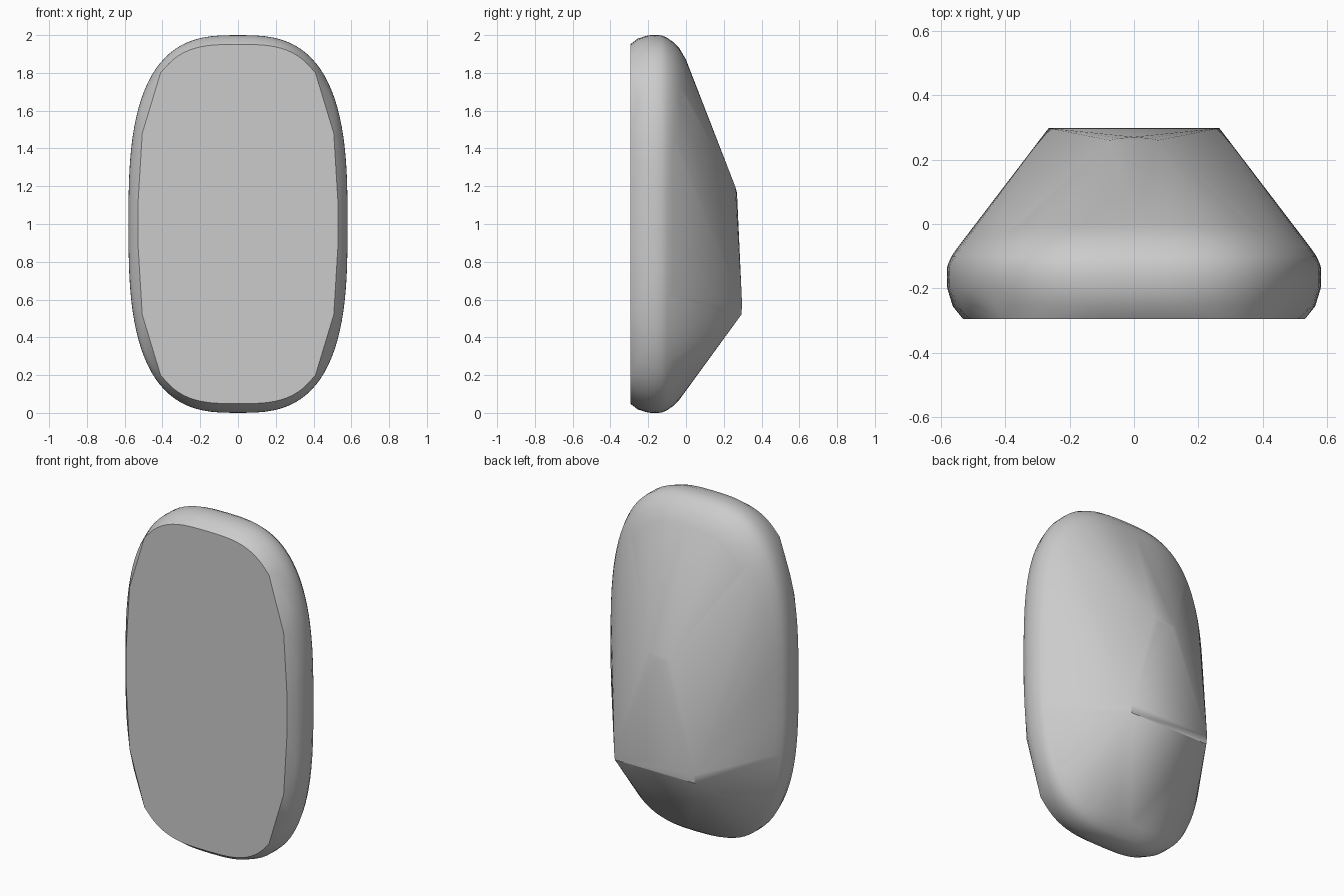
import bpy
import bmesh
from math import cos, sin, pi, radians

if "Cube" in bpy.data.objects:
    bpy.data.objects.remove(bpy.data.objects["Cube"], do_unlink=True)

HALF_W, HALF_H, STEPS = 0.58, 1.0, 96


def rounded_outline(inset, power):
    """Points (x, z) of a superellipse shrunk by inset."""
    a, b = HALF_W - inset, HALF_H - inset
    points = []
    for i in range(STEPS):
        c, s = cos(2 * pi * i / STEPS), sin(2 * pi * i / STEPS)
        x = a * abs(c) ** (2 / power) * (1 if c > 0 else -1)
        z = b * abs(s) ** (2 / power) * (1 if s > 0 else -1)
        points.append((x, z + 1))
    return points


bm = bmesh.new()

# Flat front: curved ends, straight cut corners, gently bowed sides
for x, z in rounded_outline(0.049, 3.2):
    if abs(x) < 0.415:
        bm.verts.new((x, -0.295, z))
for side in (-1, 1):
    for x, z in ((0.41, 0.8), (0.507, 0.48), (0.53, 0.1)):
        for end in (-1, 1):
            bm.verts.new((side * x, -0.295, 1 + end * z))

# Rounded rim: depth and inset of each ring
for y, inset in ((-0.255, 0.018), (-0.2, 0.001), (-0.165, 0), (-0.13, 0.001),
                 (-0.1, 0.014), (-0.07, 0.035), (-0.035, 0.07), (0, 0.13)):
    for x, z in rounded_outline(inset, 2.9):
        bm.verts.new((x, y, z))

# Back: two low peaks and a small rounded upper ridge
for side in (-1, 1):
    for x, y, z in ((0.265, 0.297, 0.57), (0.263, 0.293, 0.52),
                    (0.075, 0.26, 1.2), (0.045, 0.266, 1.18)):
        bm.verts.new((side * x, y, z))
bm.verts.new((0, 0.27, 1.165))

# Wrap everything in one tight skin
hull = bmesh.ops.convex_hull(bm, input=bm.verts[:])
spare = {v for v in hull["geom_interior"] + hull["geom_unused"]
         if isinstance(v, bmesh.types.BMVert)}
bmesh.ops.delete(bm, geom=list(spare), context="VERTS")
bmesh.ops.dissolve_limit(bm, angle_limit=radians(0.1), verts=bm.verts[:], edges=bm.edges[:])
bmesh.ops.recalc_face_normals(bm, faces=bm.faces[:])

mesh = bpy.data.meshes.new("shell")
bm.to_mesh(mesh)
bm.free()
shell = bpy.data.objects.new("shell", mesh)
bpy.context.collection.objects.link(shell)

# Plain grey
grey = bpy.data.materials.new("light grey")
grey.use_nodes = True
color = (0.6, 0.6, 0.6, 1)
grey.diffuse_color = color
grey.node_tree.nodes["Principled BSDF"].inputs["Base Color"].default_value = color
mesh.materials.append(grey)

bpy.context.view_layer.objects.active = shell
shell.select_set(True)
bpy.ops.object.shade_smooth_by_angle(angle=radians(30))
